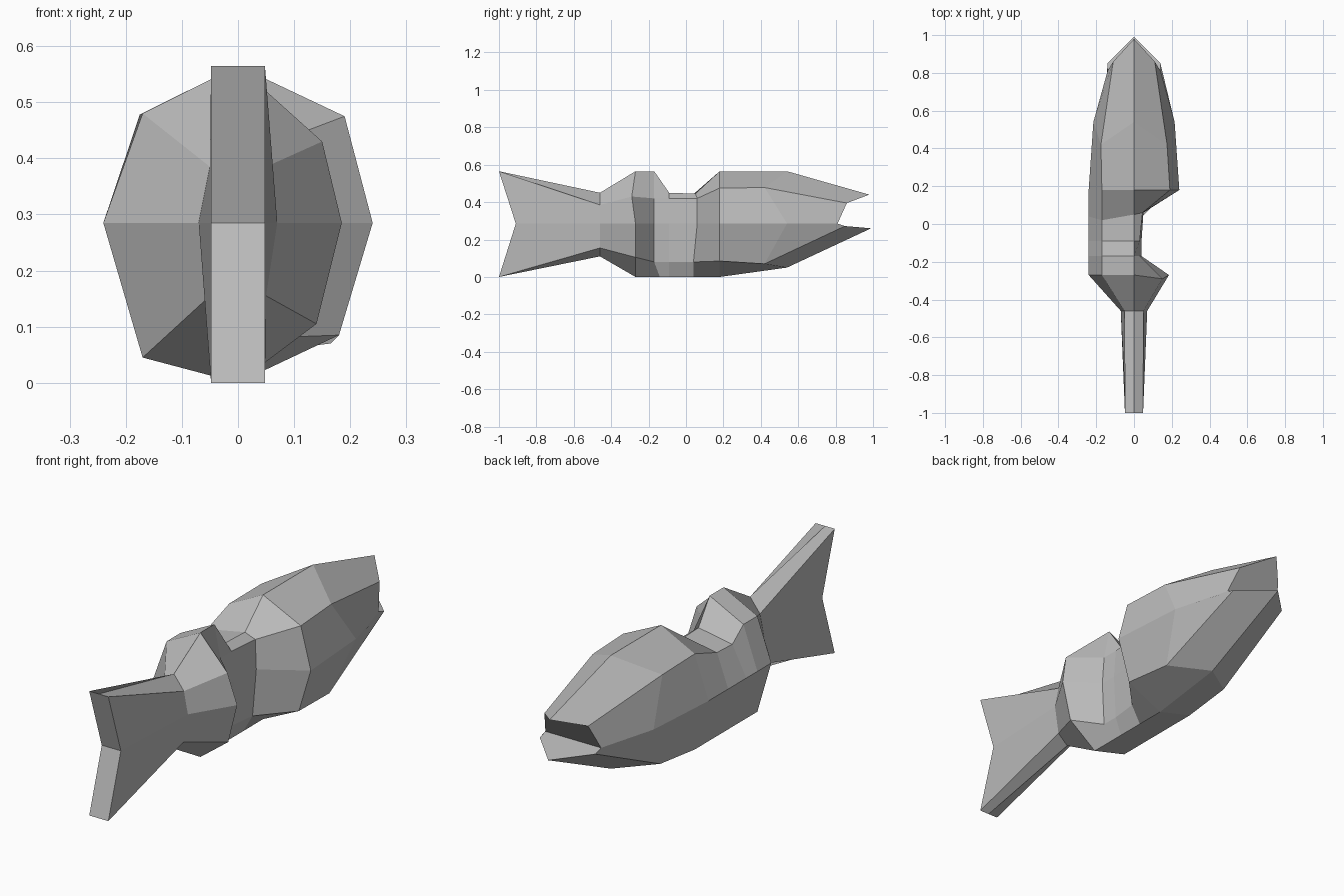
import bpy
import bmesh

cube = bpy.data.objects.get("Cube")
if cube:
    bpy.data.objects.remove(cube, do_unlink=True)

# Single flat colour
grey = bpy.data.materials.new("plain grey")
grey.use_nodes = True
colour = (0.5, 0.5, 0.5, 1.0)
grey.diffuse_color = colour
grey.node_tree.nodes["Principled BSDF"].inputs["Base Color"].default_value = colour

FULL_Z = (0.565, 0.48, 0.285, 0.045, 0.0)
FULL_X = (0.17, 0.24, 0.17)


def ring(y, x=FULL_X, z=FULL_Z, right_x=None, right_z=None, right_y=None):
    """Eight-sided section: top, three points down +x, bottom, three up -x.

    y and z run top, upper, middle, lower, bottom; x holds the three side
    half-widths. The right_* values override the +x side."""
    ys = y if isinstance(y, tuple) else (y,) * 5
    rx, rz = right_x or x, right_z or z[1:4]
    ry = right_y or ys[1:4]
    pts = [(0, ys[0], z[0])]
    pts += list(zip(rx, ry, rz))
    pts.append((0, ys[4], z[4]))
    pts += [(-x[i], ys[i + 1], z[i + 1]) for i in (2, 1, 0)]
    return pts


NECK_X = (0.03, 0.04, 0.03)
BITE_Z = (0.42, 0.285, 0.08)

sections = [
    # Forked tail
    ring((-1, -1, -0.91, -1, -1), (0.048, 0.048, 0.048),
         (0.565, 0.565, 0.285, 0, 0)),
    # Tail root
    ring(-0.46, (0.05, 0.07, 0.05), (0.45, 0.385, 0.285, 0.155, 0.11)),
    # Rear edge of the bite
    ring(-0.27, right_x=(0.15, 0.185, 0.14), right_z=(0.43, 0.285, 0.105),
         right_y=(-0.29, -0.27, -0.27)),
    # Bitten middle, hollowed on +x and dipped on top
    ring((-0.17, -0.17, -0.17, -0.17, -0.14), right_x=NECK_X, right_z=BITE_Z),
    ring((-0.09, -0.09, -0.09, -0.09, -0.09), z=(0.45, 0.42, 0.285, 0.045, 0),
         right_x=NECK_X, right_z=BITE_Z),
    ring((0.05, 0.02, 0.04, 0.04, 0.04), z=(0.445, 0.425, 0.285, 0.045, 0),
         right_x=(0.045, 0.05, 0.045), right_z=BITE_Z,
         right_y=(0.06, 0.06, 0.04)),
    # Shoulder
    ring(0.18, right_x=(0.19, 0.24, 0.18), right_z=(0.475, 0.285, 0.085)),
    # Cheeks
    ring((0.54, 0.42, 0.54, 0.42, 0.54), (0.175, 0.215, 0.165),
         (0.565, 0.478, 0.285, 0.07, 0.05)),
    # Lips
    ring((0.98, 0.86, 0.81, 0.85, 0.99), (0.11, 0.14, 0.14),
         (0.44, 0.395, 0.285, 0.272, 0.26)),
]

# Skin the sections into one body
bm = bmesh.new()
rings = [[bm.verts.new(p) for p in s] for s in sections]
for a, b in zip(rings, rings[1:]):
    for i in range(8):
        j = (i + 1) % 8
        bm.faces.new((a[i], a[j], b[j], b[i]))

# Close the tail fork and the open mouth with an upper and a lower wedge
for end in (rings[0], rings[-1]):
    bm.faces.new([end[i] for i in (0, 1, 2, 6, 7)])
    bm.faces.new([end[i] for i in (2, 3, 4, 5, 6)])

bmesh.ops.recalc_face_normals(bm, faces=bm.faces[:])
mesh = bpy.data.meshes.new("fish_body")
bm.to_mesh(mesh)
bm.free()
mesh.materials.append(grey)
body = bpy.data.objects.new("fish_body", mesh)
bpy.context.scene.collection.objects.link(body)
